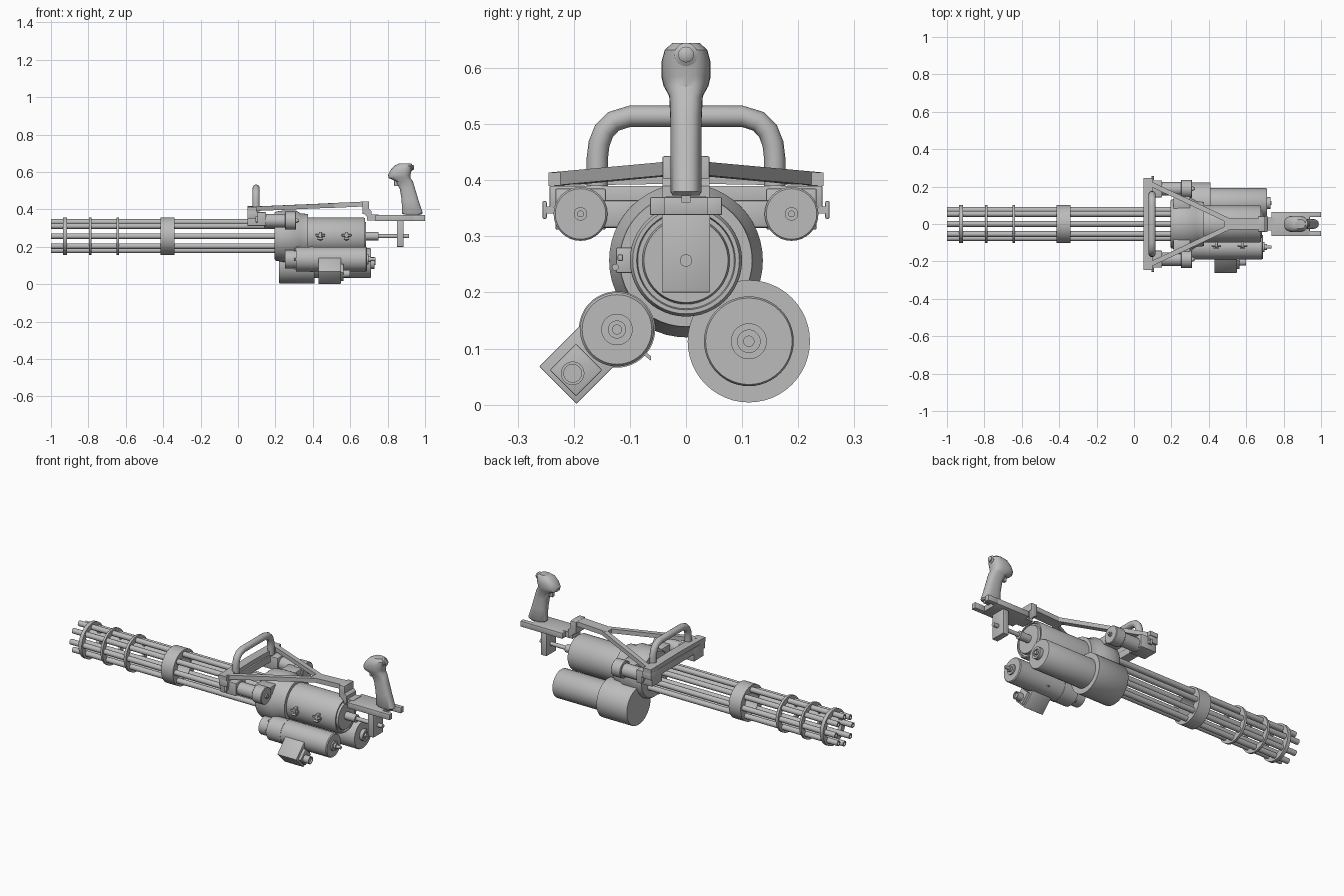
import bpy, bmesh, math
from mathutils import Vector, Matrix

cube = bpy.data.objects.get("Cube")
if cube:
    bpy.data.objects.remove(cube, do_unlink=True)

metal = bpy.data.materials.new("grey_metal")
metal.use_nodes = True
GREY = (0.5, 0.5, 0.5, 1)
metal.diffuse_color = GREY
metal.node_tree.nodes["Principled BSDF"].inputs["Base Color"].default_value = GREY
AXIS = 0.257
made = []


def finish(name, bm):
    bmesh.ops.recalc_face_normals(bm, faces=bm.faces)
    mesh = bpy.data.meshes.new(name)
    bm.to_mesh(mesh)
    bm.free()
    mesh.materials.append(metal)
    ob = bpy.data.objects.new(name, mesh)
    bpy.context.collection.objects.link(ob)
    made.append(ob)
    return ob


def loft(name, rings, closed=False):
    """Skin a list of point rings; cap the ends or join them in a loop."""
    bm = bmesh.new()
    loops = [[bm.verts.new(p) for p in ring] for ring in rings]
    n = len(loops[0])
    pairs = list(zip(loops, loops[1:]))
    if closed:
        pairs.append((loops[-1], loops[0]))
    for a, b in pairs:
        for i in range(n):
            j = (i + 1) % n
            bm.faces.new((a[i], a[j], b[j], b[i]))
    if not closed:
        bm.faces.new(loops[0])
        bm.faces.new(loops[-1])
    return finish(name, bm)


def lathe(name, profile, y=0, z=AXIS, sides=48, closed=False):
    """Turn (x, radius) pairs around an axis along x."""
    turn = [2 * math.pi * i / sides for i in range(sides)]
    return loft(name, [[(x, y + r * math.cos(t), z + r * math.sin(t)) for t in turn]
                       for x, r in profile], closed)


def tube(name, x0, x1, outer, inner, **kw):
    return lathe(name, [(x0, inner), (x0, outer), (x1, outer), (x1, inner)], closed=True, **kw)


def box(name, x, y, z, bevel=0.0, turn=0.0):
    """Box from three (min, max) ranges, turned about x through its centre."""
    bm = bmesh.new()
    bmesh.ops.create_cube(bm, size=1)
    size = [b - a for a, b in (x, y, z)]
    mid = Vector([(a + b) / 2 for a, b in (x, y, z)])
    bm.transform(Matrix.Translation(mid) @ Matrix.Rotation(turn, 4, 'X') @ Matrix.Diagonal((*size, 1)))
    if bevel:
        bmesh.ops.bevel(bm, geom=bm.edges[:], offset=bevel, segments=2, affect='EDGES', profile=0.5)
    return finish(name, bm)


def beam(name, start, end, width, height):
    """Bar between two points with upright sides."""
    a, b = Vector(start), Vector(end)
    side = (b - a).cross(Vector((0, 0, 1))).normalized() * width / 2
    up = Vector((0, 0, height / 2))
    return loft(name, [[p + side + up, p - side + up, p - side - up, p + side - up] for p in (a, b)])


def pipe(name, points, radius):
    """Round pipe through points lying in a plane of constant x."""
    pts = [Vector(p) for p in points]
    rings = []
    for i, p in enumerate(pts):
        d = (pts[min(i + 1, len(pts) - 1)] - pts[max(i - 1, 0)]).normalized()
        u = Vector((1, 0, 0))
        v = d.cross(u)
        rings.append([p + radius * (u * math.cos(t) + v * math.sin(t))
                      for t in [math.pi * k / 8 for k in range(16)]])
    return loft(name, rings)


# Barrel cluster with its clamps
for i in range(8):
    t = math.pi * i / 4
    lathe(f"barrel_{i + 1}", [(-0.94, 0.009), (-1, 0.009), (-1, 0.015), (0.21, 0.015)],
          y=0.076 * math.cos(t), z=AXIS + 0.076 * math.sin(t), sides=20)
for i, (x, half) in enumerate([(-0.925, 0.01), (-0.79, 0.006), (-0.643, 0.007)]):
    tube(f"barrel_ring_{i + 1}", x - half, x + half, 0.101, 0.07)
tube("barrel_clamp", -0.415, -0.34, 0.101, 0.06)

# Housing and main body
lathe("front_housing", [(0.195, 0.1), (0.195, 0.125), (0.205, 0.132), (0.24, 0.137),
                        (0.31, 0.137), (0.335, 0.122), (0.375, 0.118), (0.375, 0.09)])
lathe("main_body", [(0.37, 0.1), (0.67, 0.1), (0.68, 0.095), (0.68, 0.088), (0.672, 0.086),
                    (0.672, 0.078), (0.685, 0.075), (0.685, 0.02)])
lathe("rear_shaft", [(0.68, 0.022), (0.75, 0.022), (0.75, 0.011), (0.915, 0.011)], sides=24)
for x in (0.44, 0.58):
    box("latch_base", (x - 0.008, x + 0.008), (-0.125, -0.09), (0.235, 0.28), 0.003)
    box("latch_bar", (x - 0.026, x + 0.026), (-0.122, -0.112), (0.256, 0.268), 0.003)
    lathe("latch_pin", [(x - 0.014, 0.006), (x + 0.014, 0.006)], y=-0.126, z=0.245, sides=12)

# Large drum on the left
lathe("drum", [(0.22, 0.1), (0.22, 0.107), (0.223, 0.109), (0.41, 0.109), (0.41, 0.08),
               (0.705, 0.08), (0.71, 0.077), (0.71, 0.032), (0.73, 0.032), (0.73, 0.02),
               (0.722, 0.02), (0.722, 0.01), (0.735, 0.01)], y=0.112, z=0.113)

# Drive motor on the right with its angled connector box
MY, MZ = -0.123, 0.134
lathe("motor", [(0.25, 0.035), (0.25, 0.05), (0.31, 0.05), (0.31, 0.066), (0.685, 0.066),
                (0.69, 0.062), (0.69, 0.028), (0.698, 0.028), (0.698, 0.016), (0.71, 0.016),
                (0.71, 0.009), (0.735, 0.009)], y=MY, z=MZ)
tube("motor_band", 0.385, 0.4, 0.068, 0.06, y=MY, z=MZ)
box("motor_mount", (0.26, 0.33), (-0.12, -0.04), (0.13, 0.2), 0.006, math.pi / 4)
for i in range(6):
    t = 2 * math.pi * i / 6
    lathe("motor_bolt", [(0.3, 0.006), (0.318, 0.006)], y=MY + 0.058 * math.cos(t),
          z=MZ + 0.058 * math.sin(t), sides=8)
box("connector_box", (0.43, 0.55), (-0.246, -0.126), (0.03, 0.124), 0.002, math.pi / 4)
box("connector_face", (0.54, 0.565), (-0.229, -0.163), (0.029, 0.095), 0.002, math.pi / 4)
tube("connector_socket", 0.56, 0.6, 0.021, 0.016, y=-0.202, z=0.056, sides=24)
lathe("connector_core", [(0.55, 0.017), (0.59, 0.017)], y=-0.202, z=0.056, sides=24)
beam("motor_toggle", (0.5, -0.085, 0.1), (0.5, -0.062, 0.082), 0.008, 0.008)

# Carrying frame: cross bars, sloping arms and rear bar
box("lower_cross_bar", (0.05, 0.105), (-0.243, 0.243), (0.352, 0.39), 0.002)
for s, side in ((1, "left"), (-1, "right")):
    beam(f"{side}_top_bar", (0.075, s * 0.245, 0.402), (0.075, 0, 0.406), 0.05, 0.024)
    beam(f"{side}_frame_arm", (0.055, s * 0.23, 0.402), (0.52, s * 0.012, 0.422), 0.026, 0.024)
    box(f"{side}_mount_block", (0.05, 0.15), (s * 0.188 - 0.045, s * 0.188 + 0.045), (0.312, 0.385), 0.003)
    lathe(f"{side}_damper", [(0.14, 0.036), (0.25, 0.036), (0.25, 0.045), (0.253, 0.048), (0.307, 0.048),
                             (0.31, 0.045), (0.31, 0.012), (0.318, 0.012), (0.318, 0.006), (0.325, 0.006)],
          y=s * 0.188, z=0.34, sides=32)
    box(f"{side}_housing_lug", (0.21, 0.3), (min(s * 0.08, s * 0.16), max(s * 0.08, s * 0.16)),
        (0.315, 0.365), 0.006)
    beam(f"{side}_screw", (0.1, s * 0.235, 0.347), (0.1, s * 0.252, 0.347), 0.012, 0.012)
    box(f"{side}_screw_head", (0.093, 0.107), (s * 0.252 - 0.004, s * 0.252 + 0.004), (0.331, 0.363), 0.003)
beam("frame_spine", (0.48, 0, 0.42), (0.7, 0, 0.43), 0.06, 0.026)
beam("spine_drop", (0.675, 0, 0.40), (0.715, 0, 0.365), 0.084, 0.05)
box("spine_end", (0.665, 0.7), (-0.042, 0.042), (0.375, 0.443), 0.003)

# Front carrying handle
half = [(0.158, 0.39), (0.158, 0.44), (0.155, 0.465), (0.146, 0.488), (0.129, 0.505), (0.1, 0.514)]
arch = [(0.097, y, z) for y, z in half]
pipe("carry_handle", arch + [(x, -y, z) for x, y, z in reversed(arch)], 0.019)

# Rear rail, forked at the back, with the shaft plate
box("rail_neck", (0.69, 0.75), (-0.036, 0.036), (0.34, 0.372))
box("rail", (0.735, 0.94), (-0.064, 0.064), (0.338, 0.37), 0.002)
for s in (1, -1):
    box("rail_fork", (0.935, 1.0), (s * 0.051 - 0.013, s * 0.051 + 0.013), (0.338, 0.37), 0.002)
box("shaft_plate", (0.85, 0.885), (-0.043, 0.043), (0.2, 0.34), 0.002)

# Control grip: rounded sections (front x, back x, height, half width)
sections = [(0.885, 0.98, 0.373, 0.024), (0.877, 0.988, 0.38, 0.028), (0.875, 0.965, 0.45, 0.028),
            (0.865, 0.947, 0.51, 0.028), (0.845, 0.935, 0.55, 0.03), (0.805, 0.922, 0.568, 0.04),
            (0.802, 0.922, 0.585, 0.044), (0.815, 0.928, 0.61, 0.044), (0.835, 0.93, 0.632, 0.038),
            (0.86, 0.915, 0.645, 0.024)]


def rounded(v):
    return math.copysign(abs(v) ** 0.75, v)


rings = []
for x0, x1, z, w in sections:
    angles = [2 * math.pi * k / 24 for k in range(24)]
    rings.append([((x0 + x1) / 2 + (x1 - x0) / 2 * rounded(math.cos(t)), w * rounded(math.sin(t)), z)
                  for t in angles])
loft("control_grip", rings)
lathe("thumb_button", [(0.9, 0.021), (0.928, 0.021), (0.932, 0.014), (0.938, 0.014), (0.942, 0.008)],
      z=0.624, sides=20)
box("grip_trigger", (0.835, 0.865), (-0.01, 0.01), (0.525, 0.56), 0.005)
box("grip_stem", (0.9, 0.97), (-0.008, 0.008), (0.36, 0.38))

# Smooth curved surfaces, keep corners crisp
bpy.ops.object.select_all(action='DESELECT')
for ob in made:
    ob.select_set(True)
bpy.context.view_layer.objects.active = made[0]
bpy.ops.object.shade_smooth_by_angle(angle=math.radians(35))
